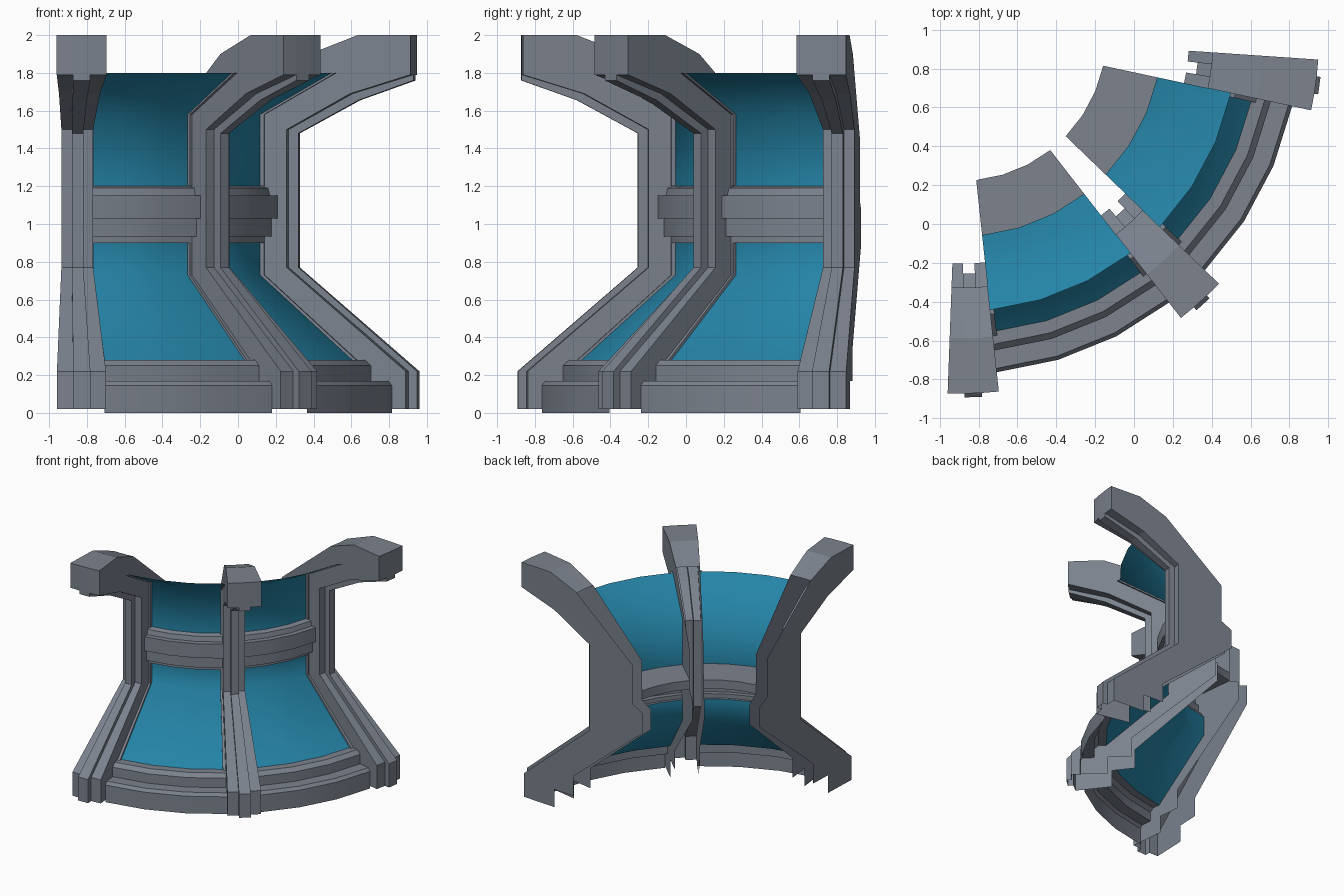
import bpy, bmesh, math

if "Cube" in bpy.data.objects:
    bpy.data.objects.remove(bpy.data.objects["Cube"])

# Sweep centre, and the three rib directions in degrees
CX, CY = -0.892, 0.972
RIBS = (-88.0, -48.0, -8.0)
HALF = 4.1      # half the angular width of a rib
STRIP = 1.4     # half the angular width of its raised strip


def material(name, rgb):
    m = bpy.data.materials.new(name)
    m.diffuse_color = (*rgb, 1)
    m.use_nodes = True
    m.node_tree.nodes["Principled BSDF"].inputs["Base Color"].default_value = m.diffuse_color
    return m


GREY = material("grey metal", (0.20, 0.225, 0.27))
TEAL = material("teal glass", (0.018, 0.23, 0.385))


def point(r, deg, z):
    a = math.radians(deg)
    return (CX + r * math.cos(a), CY + r * math.sin(a), z)


def loft(bm, columns):
    """Skin neighbouring (angle, profile) columns with quads."""
    cols = [[bm.verts.new(point(r, a, z)) for r, z in prof] for a, prof in columns]
    for c0, c1 in zip(cols, cols[1:]):
        for i in range(len(c0) - 1):
            bm.faces.new((c0[i], c1[i], c1[i + 1], c0[i + 1]))


def finish(bm, name, mat, smooth=None):
    bmesh.ops.remove_doubles(bm, verts=bm.verts, dist=0.0005)
    bmesh.ops.dissolve_degenerate(bm, edges=bm.edges, dist=0.0005)
    me = bpy.data.meshes.new(name)
    bm.to_mesh(me)
    bm.free()
    me.materials.append(mat)
    ob = bpy.data.objects.new(name, me)
    bpy.context.collection.objects.link(ob)
    if smooth:
        bpy.ops.object.select_all(action='DESELECT')
        ob.select_set(True)
        bpy.context.view_layer.objects.active = ob
        bpy.ops.object.shade_smooth_by_angle(angle=math.radians(smooth))
    return ob


def sweep(name, prof, a0, a1, mat, smooth):
    """Sweep a profile over a bay in three segments."""
    bm = bmesh.new()
    loft(bm, [(a0 + (a1 - a0) * i / 3, prof) for i in range(4)])
    return finish(bm, name, mat, smooth)


# Rib outlines as (radius, height): flanks, raised strip, and open back edge
arm_top = [(1.845, 2.0), (1.56, 2.0), (1.30, 1.90)]
flank = [(1.82, 0.02), (1.82, 0.22), (1.176, 0.77), (1.176, 1.50),
         (1.52, 1.69), (1.845, 1.79)] + arm_top
strip = [(1.865, 0.02), (1.865, 0.22), (1.228, 0.77), (1.228, 1.48),
         (1.55, 1.655), (1.845, 1.76)] + arm_top
back = [(0.75, 1.45), (0.75, 1.12), (0.65, 1.07), (0.65, 0.90),
        (1.33, 0.34), (1.33, 0.17), (1.52, 0.17), (1.52, 0.02)]

for n, a in enumerate(RIBS):
    bm = bmesh.new()
    loft(bm, [(a - HALF, flank), (a - STRIP, flank), (a - STRIP, strip),
              (a + STRIP, strip), (a + STRIP, flank), (a + HALF, flank)])
    # side walls
    for s in (-1, 1):
        vs = [bm.verts.new(point(r, a + s * HALF, z)) for r, z in flank + back]
        bm.faces.new(vs if s < 0 else vs[::-1])
    finish(bm, f"rib_{n + 1}", GREY)

# Bay profiles
base = [(1.745, 0), (1.745, 0.145), (1.725, 0.17), (1.632, 0.17),
        (1.632, 0.25), (1.60, 0.28), (1.56, 0.28), (1.535, 0.28)]
lower = [(1.535, 0.28), (1.035, 0.73), (1.035, 0.90)]
band = [(1.035, 0.90), (1.057, 0.90), (1.057, 0.935), (1.095, 0.935),
        (1.095, 1.03), (1.127, 1.03), (1.127, 1.15), (1.085, 1.15),
        (1.075, 1.19), (1.035, 1.20)]
upper = [(1.035, 1.20), (1.035, 1.58), (1.423, 1.80)]
shelf = [(1.05, 1.12), (0.75, 1.12), (0.75, 1.195), (1.05, 1.195)]

for n, (ra, rb) in enumerate(zip(RIBS, RIBS[1:])):
    a0, a1 = ra + HALF, rb - HALF
    sweep(f"base_{n + 1}", base, a0, a1, GREY, 30)
    sweep(f"middle_band_{n + 1}", band, a0, a1, GREY, 30)
    sweep(f"inner_shelf_{n + 1}", shelf[::-1], a0, a1, GREY, 30)
    # glass panes with slim raised side frames
    for label, prof in (("lower", lower), ("upper", upper)):
        sweep(f"{label}_glass_{n + 1}", prof, a0, a1, TEAL, 80)
        raised = [(r + 0.022, z) for r, z in prof]
        bm = bmesh.new()
        loft(bm, [(a0, raised), (a0 + 0.8, raised), (a0 + 0.8, prof)])
        loft(bm, [(a1 - 0.8, prof), (a1 - 0.8, raised), (a1, raised)])
        finish(bm, f"{label}_side_frame_{n + 1}", GREY)
